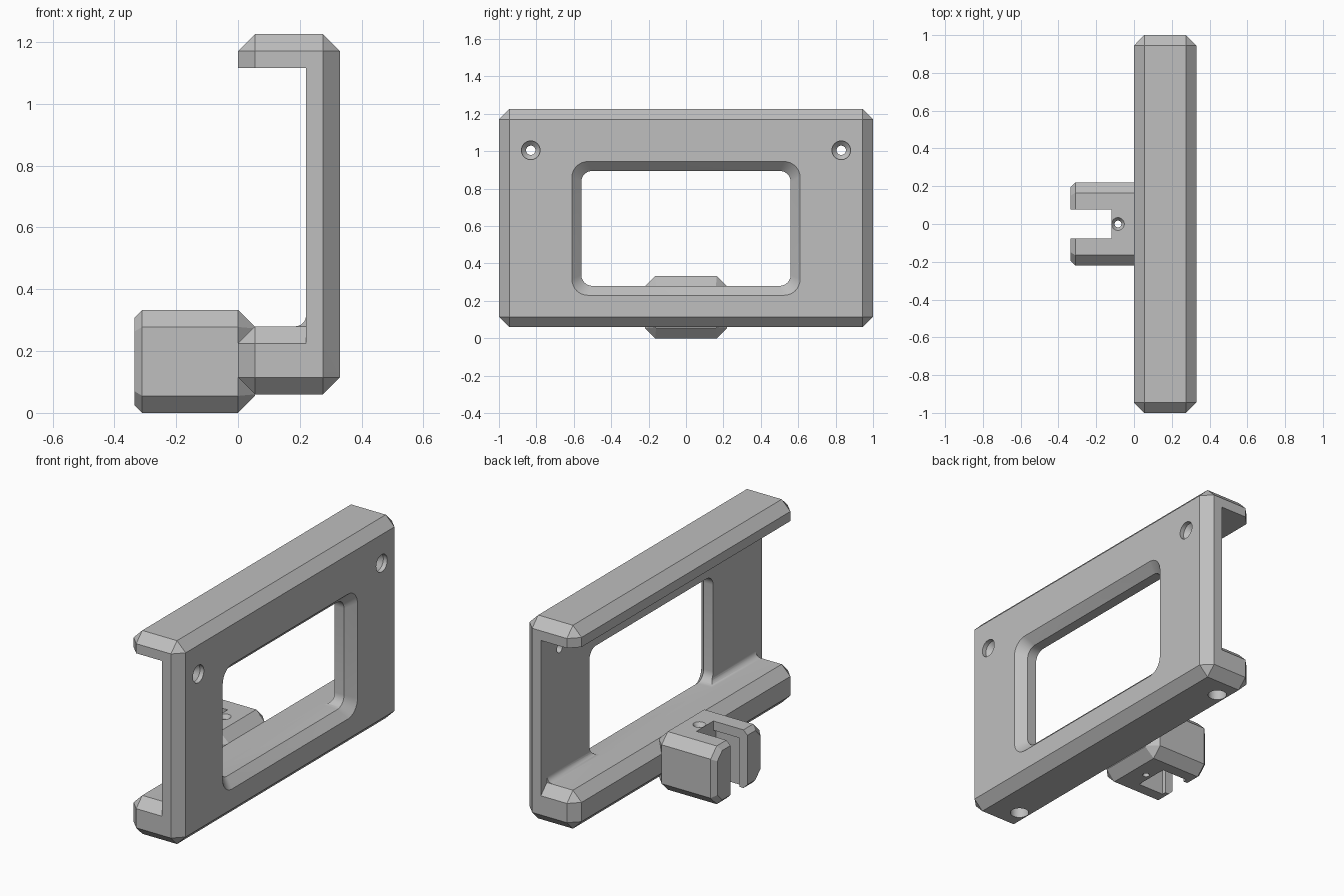
import bpy, bmesh
from math import sin, cos, pi
from mathutils import Vector

old = bpy.data.objects.get("Cube")
if old:
    bpy.data.objects.remove(old, do_unlink=True)

grey = bpy.data.materials.new("plain_grey")
grey.use_nodes = True
colour = (0.52, 0.52, 0.52, 1)
grey.diffuse_color = colour
grey.node_tree.nodes["Principled BSDF"].inputs["Base Color"].default_value = colour


def finish(name, bm):
    bmesh.ops.recalc_face_normals(bm, faces=bm.faces)
    mesh = bpy.data.meshes.new(name)
    bm.to_mesh(mesh)
    bm.free()
    mesh.materials.append(grey)
    ob = bpy.data.objects.new(name, mesh)
    bpy.context.collection.objects.link(ob)
    return ob


def box(name, low, high, chamfer=0):
    low, high = Vector(low), Vector(high)
    bm = bmesh.new()
    bmesh.ops.create_cube(bm, size=1)
    for v in bm.verts:
        v.co = (low + high) / 2 + v.co * (high - low)
    if chamfer:
        bmesh.ops.bevel(bm, geom=bm.edges[:], offset=chamfer, segments=1,
                        affect='EDGES', profile=0.5)
    return finish(name, bm)


def loft(name, rings):
    """Skin matching closed rings and cap both ends."""
    bm = bmesh.new()
    loops = [[bm.verts.new(p) for p in ring] for ring in rings]
    n = len(loops[0])
    for a, b in zip(loops, loops[1:]):
        for i in range(n):
            j = (i + 1) % n
            bm.faces.new((a[i], a[j], b[j], b[i]))
    bm.faces.new(loops[0])
    bm.faces.new(loops[-1])
    return finish(name, bm)


def rounded_ring(x, zc, hy, hz, r, steps):
    """Rectangle in the yz plane with cut or rounded corners."""
    ring = []
    for q, (sy, sz) in enumerate([(1, 1), (-1, 1), (-1, -1), (1, -1)]):
        for i in range(steps + 1):
            a = (q + i / steps) * pi / 2
            ring.append((x, sy * (hy - r) + r * cos(a), zc + sz * (hz - r) + r * sin(a)))
    return ring


def bore(name, centre, axis, stations, sides=32):
    """Turned cutter: (position along axis, radius) pairs."""
    rings = []
    for t, r in stations:
        ring = []
        for i in range(sides):
            a = 2 * pi * i / sides
            u, v = r * cos(a), r * sin(a)
            if axis == 'X':
                ring.append((t, centre[0] + u, centre[1] + v))
            else:
                ring.append((centre[0] + u, centre[1] + v, t))
        rings.append(ring)
    return loft(name, rings)


def combine(target, tool, operation='DIFFERENCE'):
    mod = target.modifiers.new("combine", 'BOOLEAN')
    mod.operation, mod.object, mod.solver = operation, tool, 'EXACT'
    bpy.context.view_layer.objects.active = target
    bpy.ops.object.modifier_apply(modifier=mod.name)
    bpy.data.objects.remove(tool, do_unlink=True)


# C-shaped holder: chamfered block opened on one side
frame = box("holder_frame", (0, -1, 0.06), (0.33, 1, 1.225), 0.055)
combine(frame, box("cavity", (-0.1, -1.1, 0), (0.22, 1.1, 1.115)))

# Lower rail and the fillet where it meets the wall
combine(frame, box("lower_rail", (0, -1, 0.06), (0.33, 1, 0.28), 0.055), 'UNION')
arc = [(0.185 + 0.035 * sin(a), 0.315 - 0.035 * cos(a))
       for a in (i * pi / 12 for i in range(7))]
profile = arc + [(0.25, 0.315), (0.25, 0.27), (0.185, 0.27)]
combine(frame, loft("fillet", [[(x, y, z) for x, z in profile]
                               for y in (-0.944, 0.944)]), 'UNION')

# Window with a chamfered outer rim
combine(frame, loft("window", [rounded_ring(0.15, 0.5875, 0.56, 0.3075, 0.06, 8),
                               rounded_ring(0.28, 0.5875, 0.56, 0.3075, 0.06, 8),
                               rounded_ring(0.34, 0.5875, 0.62, 0.3675, 0.09, 8)]))

# Countersunk wall holes and blind holes under the rail
for y in (-0.83, 0.83):
    combine(frame, bore("wall_hole", (y, 1.005), 'X',
                        [(0.15, 0.025), (0.28, 0.025), (0.305, 0.05), (0.4, 0.05)]))
    combine(frame, bore("rail_hole", (0.11, y), 'Z', [(0, 0.05), (0.16, 0.05)]))

# Clip body, tapering into the rail
clip = loft("cable_clip", [rounded_ring(-0.335, 0.1665, 0.195, 0.1415, 0.045, 1),
                           rounded_ring(-0.31, 0.1665, 0.22, 0.1665, 0.055, 1),
                           rounded_ring(0, 0.1665, 0.22, 0.1665, 0.055, 1),
                           rounded_ring(0.055, 0.1665, 0.165, 0.1115, 0.005, 1)])

# Slot between the arms, widened inside, and a countersunk screw hole
combine(clip, box("slot", (-0.4, -0.077, -0.1), (-0.12, 0.077, 0.4)))
combine(clip, box("recess", (-0.285, -0.1, -0.1), (-0.121, 0.1, 0.28)))
combine(clip, bore("clip_hole", (-0.085, 0), 'Z',
                   [(-0.1, 0.018), (0.31, 0.018), (0.333, 0.034), (0.4, 0.034)]))

for ob in (frame, clip):
    bpy.ops.object.select_all(action='DESELECT')
    ob.select_set(True)
    bpy.context.view_layer.objects.active = ob
    bpy.ops.object.shade_smooth_by_angle(angle=pi / 6)
